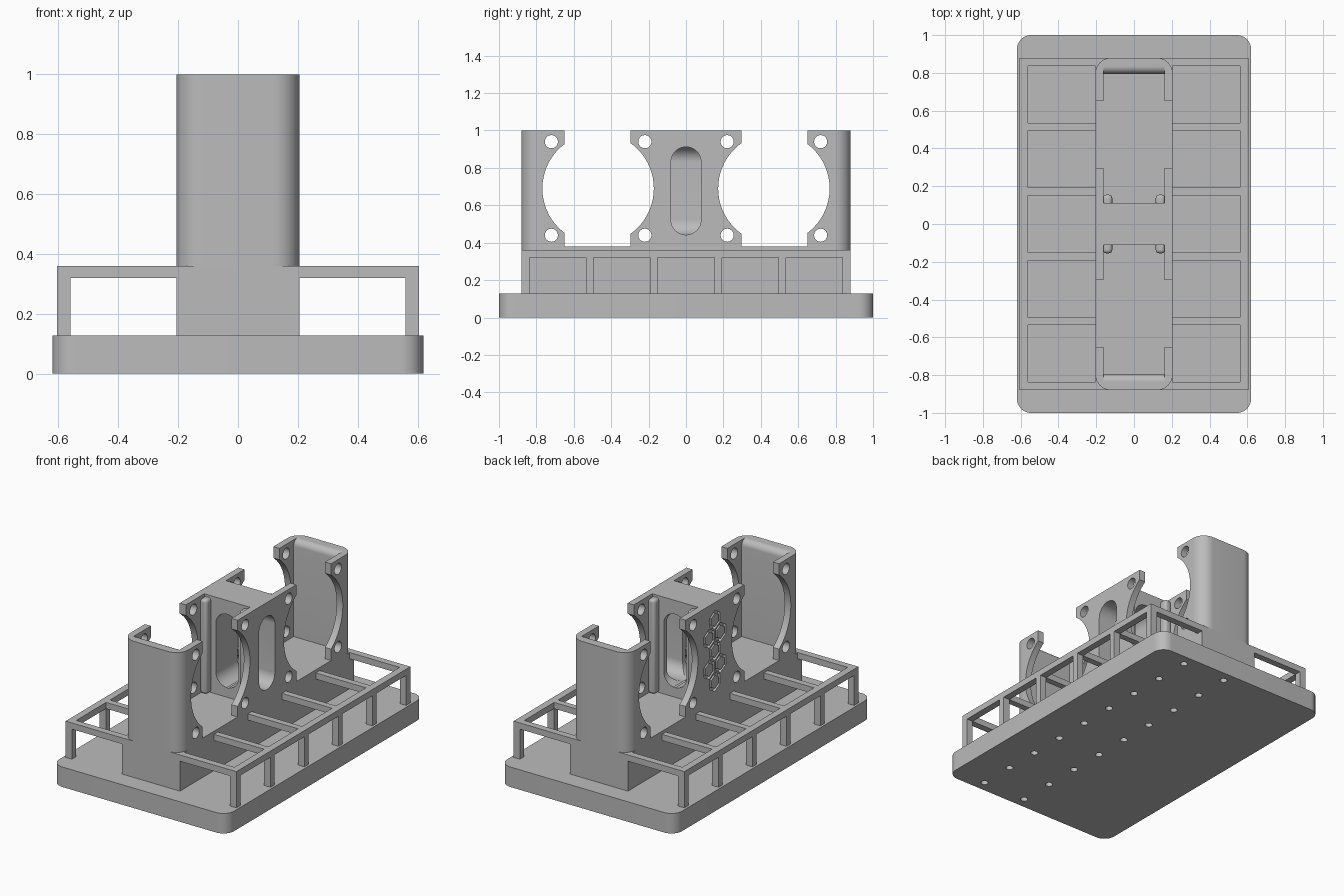
import bpy, bmesh
from math import sin, cos, pi, radians, sqrt

cube = bpy.data.objects.get("Cube")
if cube:
    bpy.data.objects.remove(cube, do_unlink=True)

grey = bpy.data.materials.new("plain grey")
grey.use_nodes = True
grey.diffuse_color = (0.5, 0.5, 0.5, 1)
grey.node_tree.nodes["Principled BSDF"].inputs["Base Color"].default_value = (0.5, 0.5, 0.5, 1)


def prisms(name, loops, axis, lo, hi):
    """Extrude closed 2D loops along an axis into one object."""
    place = {"x": lambda u, v, d: (d, u, v),
             "y": lambda u, v, d: (u, d, v),
             "z": lambda u, v, d: (u, v, d)}[axis]
    bm = bmesh.new()
    for loop in loops:
        a = [bm.verts.new(place(u, v, lo)) for u, v in loop]
        b = [bm.verts.new(place(u, v, hi)) for u, v in loop]
        bm.faces.new(a)
        bm.faces.new(b)
        for i in range(len(a)):
            j = (i + 1) % len(a)
            bm.faces.new((a[i], a[j], b[j], b[i]))
    bmesh.ops.recalc_face_normals(bm, faces=bm.faces)
    mesh = bpy.data.meshes.new(name)
    bm.to_mesh(mesh)
    bm.free()
    mesh.materials.append(grey)
    obj = bpy.data.objects.new(name, mesh)
    bpy.context.collection.objects.link(obj)
    return obj


def rect(u0, u1, v0, v1):
    return [(u0, v0), (u1, v0), (u1, v1), (u0, v1)]


def ring(cu, cv, r, n=32, turn=0):
    return [(cu + r * cos(turn + 2 * pi * i / n), cv + r * sin(turn + 2 * pi * i / n)) for i in range(n)]


def rounded(hu, hv, r, cv=0, n=12):
    """Rounded rectangle with half sizes hu and hv."""
    pts = []
    for q, (su, sv) in enumerate([(1, 1), (-1, 1), (-1, -1), (1, -1)]):
        for i in range(n + 1):
            t = pi / 2 * (q + i / n)
            p = (su * (hu - r) + r * cos(t), cv + sv * (hv - r) + r * sin(t))
            if not pts or abs(p[0] - pts[-1][0]) + abs(p[1] - pts[-1][1]) > 1e-5:
                pts.append(p)
    return pts


def activate(obj):
    bpy.ops.object.select_all(action="DESELECT")
    obj.select_set(True)
    bpy.context.view_layer.objects.active = obj


def cut(target, cutter):
    mod = target.modifiers.new("cut", "BOOLEAN")
    mod.operation, mod.solver, mod.object = "DIFFERENCE", "EXACT", cutter
    activate(target)
    bpy.ops.object.modifier_apply(modifier=mod.name)
    bpy.data.objects.remove(cutter, do_unlink=True)


def smooth(obj):
    activate(obj)
    bpy.ops.object.shade_smooth_by_angle(angle=radians(30))


DECK, RACK, FLOOR, TOP = 0.128, 0.36, 0.38, 1.0
HALF, LONG = 0.205, 0.88
FAN_Y, FAN_Z = 0.47, 0.69

# Base plate with two rows of blind holes underneath
base = prisms("base_plate", [rounded(0.62, 1.0, 0.075)], "z", 0, DECK)
dots = [ring(x, 0.2325 * k, 0.022, 20) for x in (0.08, 0.39) for k in range(-4, 5)]
cut(base, prisms("hole_cutter", dots, "z", -0.05, 0.04))
smooth(base)

# Lower centre block
prisms("centre_block", [rect(-HALF, HALF, -LONG, LONG)], "z", DECK, RACK)

# Side racks: a long rail, cross bars and posts on each side
bars = [(-LONG, -0.837), (-0.535, -0.495), (-0.192, -0.152),
        (0.152, 0.192), (0.495, 0.535), (0.837, LONG)]
for side, s in (("left", 1), ("right", -1)):
    prisms(side + "_rail", [rect(*sorted((s * 0.56, s * 0.605)), -LONG, LONG)], "z", 0.32, RACK)
    prisms(side + "_cross_bars", [rect(*sorted((s * HALF, s * 0.56)), a, b) for a, b in bars], "z", 0.32, RACK)
    prisms(side + "_posts", [rect(*sorted((s * 0.56, s * 0.605)), a, b) for a, b in bars], "z", DECK, 0.32)

# Upper housing
housing = prisms("fan_housing", [rounded(HALF, LONG, 0.085)], "z", RACK, TOP)
for s in (-1, 1):
    # Fan pocket, with a rounded upper edge on the end wall
    lip = [(s * (0.835 - 0.04 * cos(t)), TOP - 0.04 + 0.04 * sin(t))
           for t in (pi / 2 * i / 8 for i in range(9))]
    pocket = [(s * 0.11, FLOOR), (s * 0.795, FLOOR)] + lip + [(s * 0.835, 1.1), (s * 0.11, 1.1)]
    cut(housing, prisms("pocket_cutter", [pocket], "x", -0.162, 0.162))
    # Round air opening, tall notch and screw holes
    cut(housing, prisms("air_cutter", [ring(s * FAN_Y, FAN_Z, 0.298, 64)], "x", -0.3, 0.3))
    notch = rect(*sorted((s * 0.297, s * 0.65)), FLOOR, 1.1)
    cut(housing, prisms("notch_cutter", [notch], "x", -0.3, 0.3))
    screws = [ring(s * FAN_Y + dy, FAN_Z + dz, 0.035) for dy in (-0.25, 0.25) for dz in (-0.25, 0.25)]
    cut(housing, prisms("screw_cutter", screws, "x", -0.3, 0.3))

# Cable slots: one right through lengthwise, one in from the left side
slot = rounded(0.08, 0.235, 0.08, 0.677)
cut(housing, prisms("long_slot_cutter", [slot], "y", -0.3, 0.3))
cut(housing, prisms("side_slot_cutter", [slot], "x", 0, 0.3))

# Engraved honeycomb on the right side
cells = []
for row, count in zip(range(-2, 3), (1, 2, 1, 2, 1)):
    for k in range(count):
        cells.append(((k - (count - 1) / 2) * 0.115, 0.69 + row * 0.0575 * sqrt(3)))
cut(housing, prisms("groove_cutter", [ring(y, z, 0.06, 6, pi / 6) for y, z in cells], "x", -0.3, 0.018 - HALF))
prisms("honeycomb_cells", [ring(y, z, 0.043, 6, pi / 6) for y, z in cells], "x", -HALF, 0.02 - HALF)
smooth(housing)

# Rounded corner posts inside the pockets
for name, s in (("front", -1), ("back", 1)):
    for side, m in (("left", 1), ("right", -1)):
        post = prisms(name + "_" + side + "_corner_post",
                      [rect(*sorted((m * 0.115, m * 0.165)), *sorted((s * 0.09, s * 0.155)))],
                      "z", FLOOR, 0.985)
        bevel = post.modifiers.new("round", "BEVEL")
        bevel.width, bevel.segments = 0.018, 4
        smooth(post)
